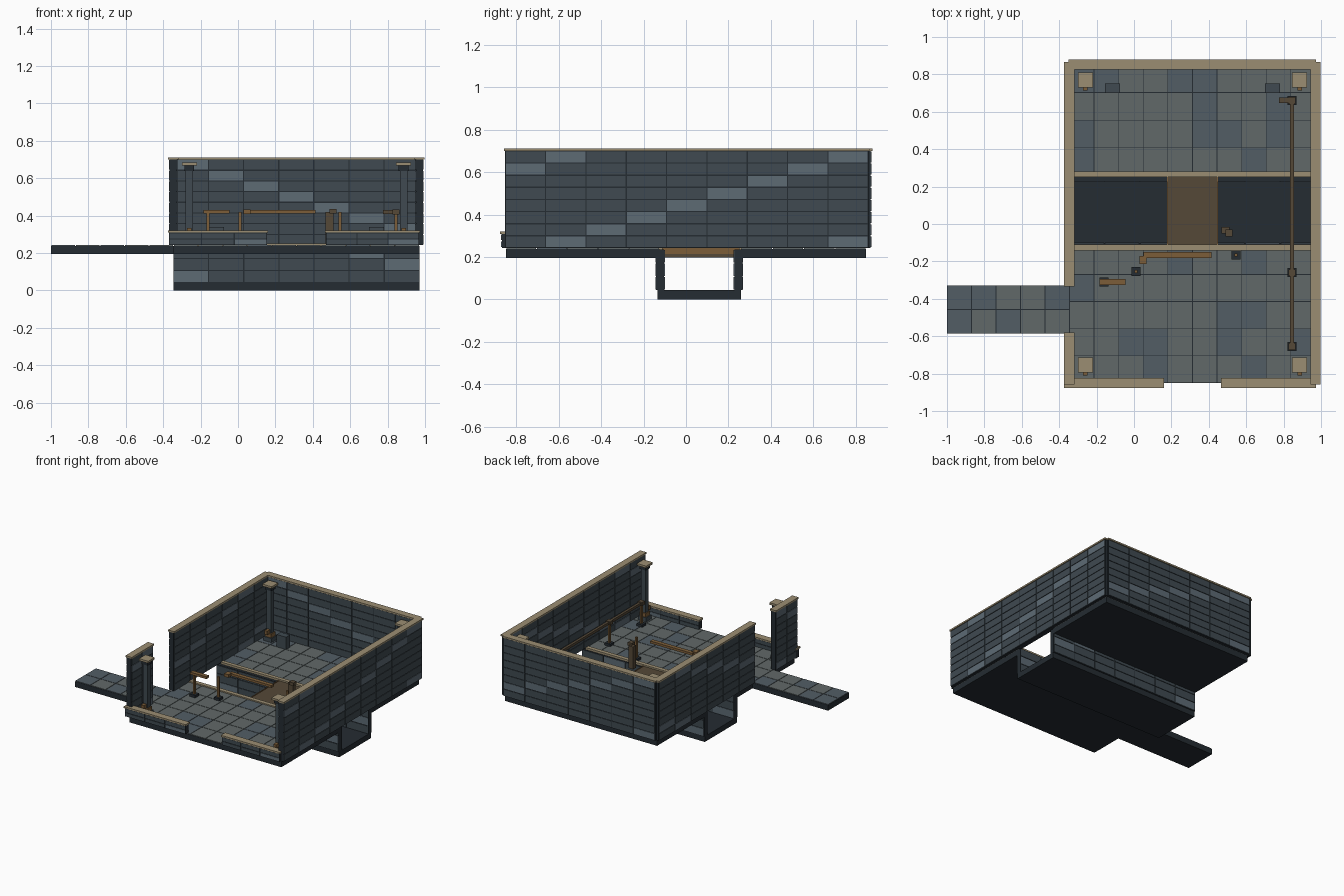
import bpy, bmesh, random
from mathutils import Matrix, Vector

if "Cube" in bpy.data.objects:
    bpy.data.objects.remove(bpy.data.objects["Cube"])
random.seed(4)


def material(name, rgb):
    m = bpy.data.materials.new(name)
    m.diffuse_color = (*rgb, 1)
    m.use_nodes = True
    m.node_tree.nodes["Principled BSDF"].inputs["Base Color"].default_value = m.diffuse_color
    return m


DARK = material("dark_stone", (0.018, 0.025, 0.032))
BRICK = material("slate", (0.05, 0.068, 0.082))
LIGHT = material("light_slate", (0.11, 0.145, 0.175))
TILE_A = material("floor_grey", (0.12, 0.14, 0.14))
TILE_B = material("floor_blue", (0.085, 0.11, 0.13))
TRIM = material("sandstone", (0.33, 0.27, 0.17))
WOOD = material("wood", (0.09, 0.065, 0.038))
RUST = material("rusty_metal", (0.20, 0.11, 0.04))


def boxes(name, parts, mats):
    """One object from boxes (x0, x1, y0, y1, z0, z1, material index)."""
    bm = bmesh.new()
    for x0, x1, y0, y1, z0, z1, *mi in parts:
        mat = Matrix.Translation(((x0 + x1) / 2, (y0 + y1) / 2, (z0 + z1) / 2)) @ \
            Matrix.Diagonal((x1 - x0, y1 - y0, z1 - z0, 1))
        verts = bmesh.ops.create_cube(bm, size=1, matrix=mat)["verts"]
        for f in {f for v in verts for f in v.link_faces}:
            f.material_index = mi[0] if mi else 0
    me = bpy.data.meshes.new(name)
    bm.to_mesh(me)
    bm.free()
    for m in mats:
        me.materials.append(m)
    ob = bpy.data.objects.new(name, me)
    bpy.context.collection.objects.link(ob)
    return ob


def wall(name, axis, a0, a1, c, z0, z1, cols, rows, step, shift, cap=True):
    """Mortar core with bricks showing on both faces and a trim cap on top."""
    def part(p, q, half, lo, hi, m):
        if axis == "x":
            return (p, q, c - half, c + half, lo, hi, m)
        return (c - half, c + half, p, q, lo, hi, m)
    out = [part(a0, a1, 0.019, z0, z1, 0)]
    w, h, g = (a1 - a0) / cols, (z1 - z0) / rows, 0.003
    for r in range(rows):
        for i in range(cols):
            lit = (i + step * r + shift) % 7 == 0
            out.append(part(a0 + i * w + g, a0 + (i + 1) * w - g, 0.023,
                            z0 + r * h + g, z0 + (r + 1) * h - g, 2 if lit else 1))
    boxes(name, out, [DARK, BRICK, LIGHT])
    if cap:
        boxes(name + "_cap", [part(a0 - 0.005, a1 + 0.005, 0.027, z1, z1 + 0.012, 0)], [TRIM])


def paving(name, x0, x1, y0, y1, nx, ny):
    """Dark slab topped with separate tiles in two tints."""
    out = [(x0, x1, y0, y1, 0.195, 0.238, 0)]
    w, h, g = (x1 - x0) / nx, (y1 - y0) / ny, 0.002
    for i in range(nx):
        for j in range(ny):
            out.append((x0 + i * w + g, x0 + (i + 1) * w - g, y0 + j * h + g,
                        y0 + (j + 1) * h - g, 0.232, 0.243, random.choice((1, 1, 2))))
    boxes(name, out, [DARK, TILE_A, TILE_B])


# floors and entrance walkway
paving("front_floor", -0.345, 0.97, -0.85, -0.125, 10, 5)
paving("back_floor", -0.345, 0.97, 0.26, 0.85, 10, 4)
paving("walkway", -1.0, -0.345, -0.585, -0.328, 5, 2)

# walls
wall("back_wall", "x", -0.345, 0.968, 0.852, 0.243, 0.70, 7, 8, 1, 0)
wall("right_wall", "y", -0.853, 0.86, 0.97, 0.243, 0.70, 9, 8, -1, -1)
wall("left_wall_long", "y", -0.328, 0.86, -0.346, 0.243, 0.70, 6, 8, -1, -4)
wall("left_wall_short", "y", -0.853, -0.585, -0.346, 0.243, 0.70, 2, 8, -1, -1)
wall("front_parapet_left", "x", -0.37, 0.155, -0.85, 0.243, 0.309, 3, 2, 3, -2)
wall("front_parapet_right", "x", 0.47, 0.968, -0.85, 0.243, 0.309, 3, 2, 3, -2)

# sunken channel with open ends
boxes("channel_floor", [(-0.345, 0.97, -0.135, 0.26, 0.0, 0.043)], [DARK])
wall("channel_front_wall", "x", -0.345, 0.97, -0.122, 0.043, 0.236, 7, 3, 1, 0, cap=False)
wall("channel_back_wall", "x", -0.345, 0.97, 0.247, 0.043, 0.236, 7, 3, 1, 0, cap=False)
boxes("channel_edges", [(-0.323, 0.945, -0.142, -0.11, 0.236, 0.252),
                        (-0.323, 0.945, 0.25, 0.28, 0.236, 0.252)], [TRIM])

# plank bridge over the channel
boxes("bridge", [(0.18, 0.445, -0.118, 0.255, 0.198, 0.24)], [WOOD])
boxes("bridge_edges", [(x, x + 0.006, -0.11, 0.25, 0.215, 0.244)
                       for x in (0.176, 0.443)], [RUST])

# corner columns
for i, (x, y) in enumerate([(-0.26, 0.77), (0.885, 0.77), (-0.26, -0.755), (0.885, -0.755)]):
    boxes(f"column_{i}", [
        (x - .034, x + .034, y - .034, y + .034, .243, .275),
        (x - .02, x + .02, y - .02, y + .02, .275, .665),
        (x - .026, x + .026, y - .026, y + .026, .64, .668, 1)], [BRICK, DARK])
    boxes(f"column_cap_{i}", [(x - .04, x + .04, y - .04, y + .04, .668, .684)], [TRIM])
    boxes(f"column_collar_{i}", [
        (x - .027, x + .027, y - .027, y + .027, .275, .305),
        (x - .012, x + .012, y - .055, y - .02, .305, .335)], [RUST])

# stone blocks by the back wall
boxes("stone_blocks", [(x - .04, x + .04, .70, .75, .243, .34)
                       for x in (-0.115, 0.74)], [BRICK])


def post(name, x, y, top=0.42, r=0.008):
    boxes(name + "_foot", [(x - .024, x + .024, y - .024, y + .024, .24, .262)], [DARK])
    boxes(name, [(x - r, x + r, y - r, y + r, .255, top)], [RUST])


# side railing
boxes("side_rail", [(.835, .855, -.67, .67, .41, .43),
                    (.775, .862, .648, .676, .41, .43)], [WOOD])
for i, y in enumerate((-0.655, -0.26, 0.66)):
    post(f"side_rail_post_{i}", 0.845, y)
    boxes(f"side_rail_joint_{i}", [(.826, .864, y - .018, y + .018, .406, .434)], [WOOD])

# broken railing near the bridge
boxes("broken_rails", [(-.185, -.045, -.326, -.294, .412, .43),
                       (.05, .415, -.182, -.15, .412, .43),
                       (.03, .068, -.215, -.17, .41, .434)], [RUST])
for i, (x, y) in enumerate([(-0.16, -0.31), (0.01, -0.255), (0.545, -0.165)]):
    post(f"broken_post_{i}", x, y)

# bent end post beside the bridge
boxes("bent_post", [(.468, .51, -.05, -.015, .245, .42),
                    (.49, .526, -.068, -.03, .412, .436)], [WOOD])
